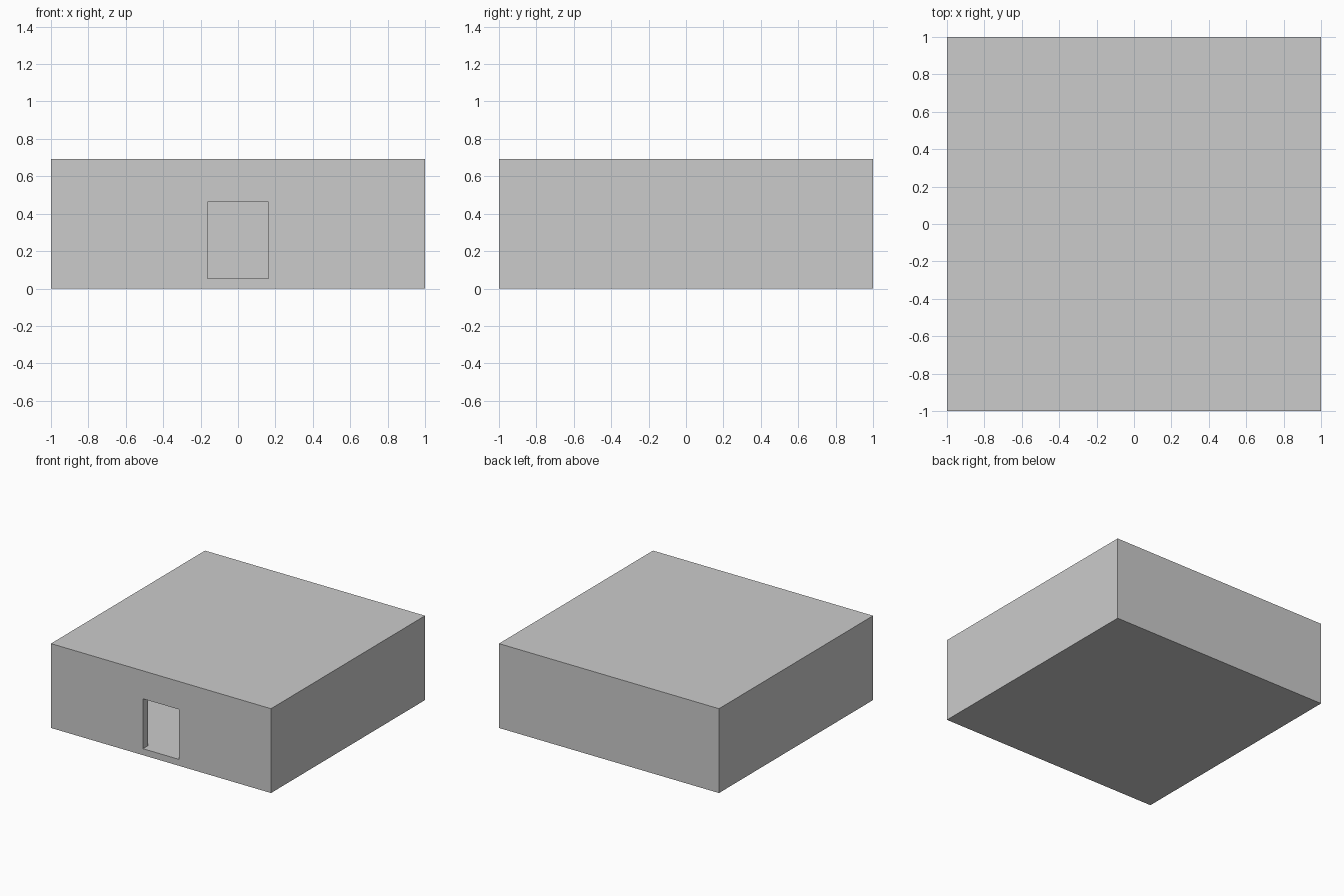
import bpy

if "Cube" in bpy.data.objects:
    bpy.data.objects.remove(bpy.data.objects["Cube"])

HEIGHT = 0.693   # overall height
WALL = 0.065     # wall thickness
SLAB = 0.053     # floor and roof thickness


def box(name, lo, hi):
    """Axis-aligned box between two corners."""
    bpy.ops.mesh.primitive_cube_add(size=1, location=[(a + b) / 2 for a, b in zip(lo, hi)])
    ob = bpy.context.object
    ob.name = name
    ob.scale = [b - a for a, b in zip(lo, hi)]
    bpy.ops.object.transform_apply(location=True, rotation=False, scale=True)
    return ob


def cut(target, cutter):
    """Subtract a cutter from the target, then remove the cutter."""
    mod = target.modifiers.new("cut", 'BOOLEAN')
    mod.operation = 'DIFFERENCE'
    mod.solver = 'EXACT'
    mod.object = cutter
    bpy.context.view_layer.objects.active = target
    bpy.ops.object.modifier_apply(modifier=mod.name)
    bpy.data.objects.remove(cutter, do_unlink=True)


# Outer block of the building
house = box("house_shell", (-1, -1, 0), (1, 1, HEIGHT))

# Hollow room inside
inner = 1 - WALL
cut(house, box("room_cutter", (-inner, -inner, SLAB), (inner, inner, HEIGHT - SLAB)))

# Doorway in the front wall, sill flush with the floor
cut(house, box("doorway_cutter", (-0.164, -1.1, SLAB), (0.164, -0.8, 0.463)))
